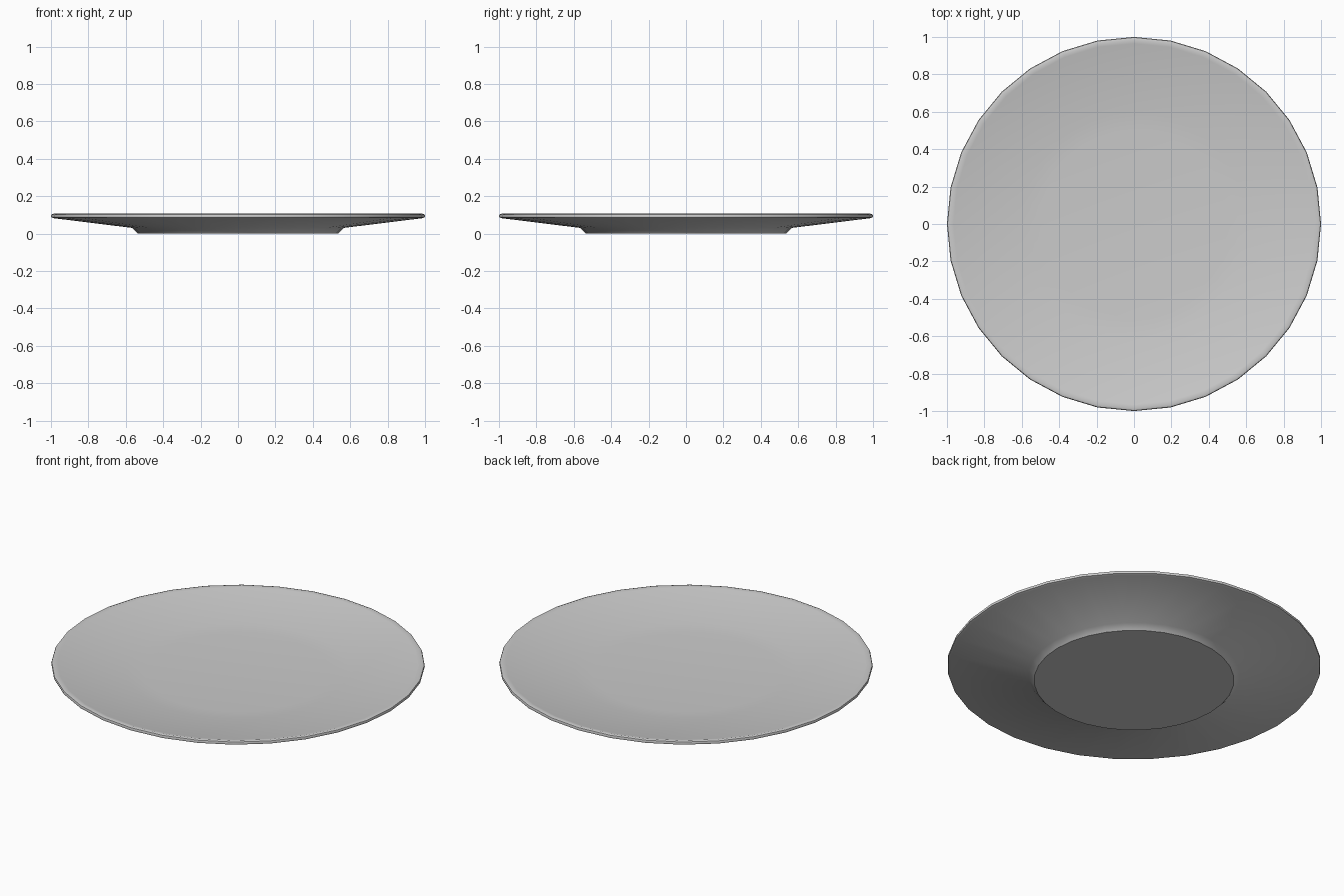
import bpy, bmesh, math

if "Cube" in bpy.data.objects:
    bpy.data.objects.remove(bpy.data.objects["Cube"])

SIDES = 32
# plate cross-section (radius, height): foot, underside, rim, eating surface
PROFILE = [(0.535, 0.0), (0.565, 0.03), (0.985, 0.082), (0.998, 0.087), (1.0, 0.095),
           (0.997, 0.102), (0.985, 0.106), (0.965, 0.101), (0.60, 0.055), (0.50, 0.048)]

bm = bmesh.new()
rings = []
for r, z in PROFILE:
    rings.append([bm.verts.new((r * math.cos(2 * math.pi * i / SIDES),
                                r * math.sin(2 * math.pi * i / SIDES), z))
                  for i in range(SIDES)])

# walls between neighbouring rings
for a, b in zip(rings, rings[1:]):
    for i in range(SIDES):
        j = (i + 1) % SIDES
        bm.faces.new((a[i], a[j], b[j], b[i]))

# flat base and flat centre
bm.faces.new(rings[0][::-1])
bm.faces.new(rings[-1])
bmesh.ops.recalc_face_normals(bm, faces=bm.faces)

mesh = bpy.data.meshes.new("plate")
bm.to_mesh(mesh)
bm.free()
plate = bpy.data.objects.new("plate", mesh)
bpy.context.collection.objects.link(plate)

# smooth shading, crisp foot edge
bpy.context.view_layer.objects.active = plate
plate.select_set(True)
bpy.ops.object.shade_smooth_by_angle(angle=math.radians(40))
